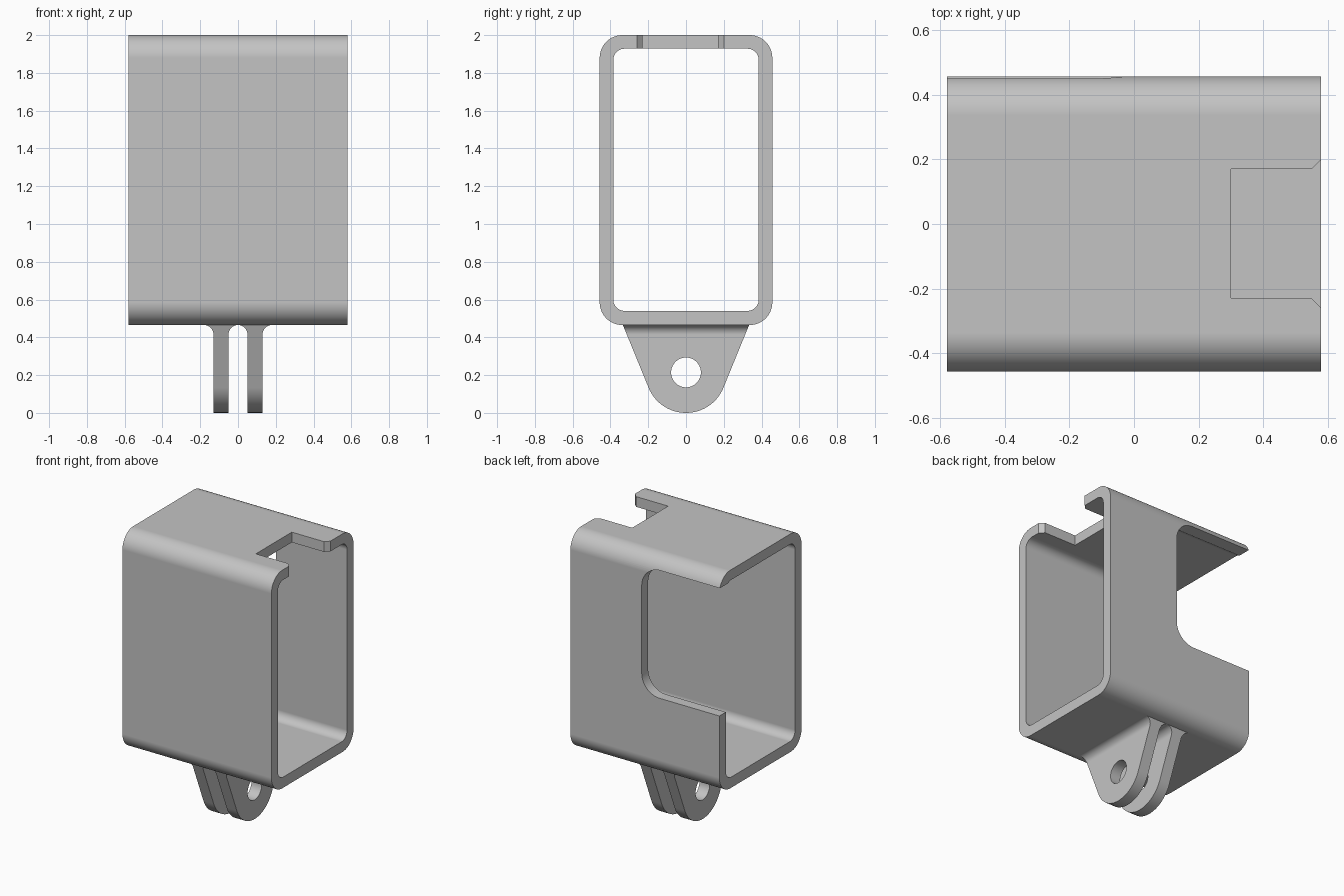
import bpy, bmesh, math
from mathutils import Vector

if "Cube" in bpy.data.objects:
    bpy.data.objects.remove(bpy.data.objects["Cube"], do_unlink=True)

# Single plain material
grey = bpy.data.materials.new("light_grey_plastic")
grey.use_nodes = True
colour = (0.55, 0.55, 0.55, 1)
grey.diffuse_color = colour
grey.node_tree.nodes["Principled BSDF"].inputs["Base Color"].default_value = colour


def arc(cx, cy, r, start, end, steps=16):
    """Points on an arc, angles in degrees."""
    angles = [math.radians(start + (end - start) * i / steps) for i in range(steps + 1)]
    return [(cx + r * math.cos(a), cy + r * math.sin(a)) for a in angles]


def rounded_rect(x0, x1, y0, y1, r):
    return (arc(x1 - r, y1 - r, r, 0, 90) + arc(x0 + r, y1 - r, r, 90, 180)
            + arc(x0 + r, y0 + r, r, 180, 270) + arc(x1 - r, y0 + r, r, 270, 360))


def prism(name, outline, axis, start, end):
    """Extrude a closed 2D outline along an axis (0 = x, 1 = y, 2 = z)."""
    place = [lambda a, b: (start, a, b), lambda a, b: (a, start, b),
             lambda a, b: (a, b, start)][axis]
    bm = bmesh.new()
    face = bm.faces.new([bm.verts.new(place(*p)) for p in outline])
    out = bmesh.ops.extrude_face_region(bm, geom=[face])
    shift = Vector((0, 0, 0))
    shift[axis] = end - start
    moved = [v for v in out["geom"] if isinstance(v, bmesh.types.BMVert)]
    bmesh.ops.translate(bm, verts=moved, vec=shift)
    bmesh.ops.recalc_face_normals(bm, faces=bm.faces)
    mesh = bpy.data.meshes.new(name)
    bm.to_mesh(mesh)
    bm.free()
    mesh.materials.append(grey)
    obj = bpy.data.objects.new(name, mesh)
    bpy.context.collection.objects.link(obj)
    return obj


def select(obj):
    bpy.ops.object.select_all(action="DESELECT")
    obj.select_set(True)
    bpy.context.view_layer.objects.active = obj


def boolean(obj, tool, operation="DIFFERENCE"):
    select(obj)
    mod = obj.modifiers.new("cut", "BOOLEAN")
    mod.operation, mod.solver, mod.object = operation, "EXACT", tool
    bpy.ops.object.modifier_apply(modifier=mod.name)
    bpy.data.objects.remove(tool, do_unlink=True)


def finish(obj):
    select(obj)
    bpy.ops.object.shade_smooth_by_angle(angle=math.radians(25))
    mod = obj.modifiers.new("flat_face_normals", "WEIGHTED_NORMAL")
    mod.keep_sharp = True


# Open-ended rectangular sleeve
HALF = 0.58
frame = prism("frame", rounded_rect(-0.457, 0.457, 0.465, 2.0, 0.12), 0, -HALF, HALF)
boolean(frame, prism("bore", rounded_rect(-0.385, 0.385, 0.54, 1.928, 0.06), 0, -1, 1))

# Side opening in the back wall, running out of the right end
boolean(frame, prism("side_opening", rounded_rect(-1, 0.025, 1.02, 1.917, 0.14), 1, 0.2, 0.6))

# Chamfered notch in the top wall at the left end
notch = [(0.3, -0.23), (0.55, -0.23), (HALF, -0.26), (0.7, -0.26),
         (0.7, 0.2), (HALF, 0.2), (0.55, 0.17), (0.3, 0.17)]
boolean(frame, prism("top_notch", notch, 2, 1.8, 2.1))
finish(frame)

# Mounting lugs: tapered side outline crossed with a filleted two-prong profile
TOP = 0.47
side = arc(0, 0.214, 0.214, -158, -22, 40)
side = [(-0.336, TOP)] + side + [(0.336, TOP)]
lugs = prism("mounting_lugs", side, 0, -0.3, 0.3)
half = [(0.05, -0.1), (0.13, -0.1)] + arc(0.18, 0.415, 0.05, 180, 90, 10) + [(0.18, TOP)]
slot = arc(0, 0.415, 0.05, 0, 180, 20)
fork = slot[::-1] + half + [(-x, z) for x, z in reversed(half)]
boolean(lugs, prism("fork", fork, 1, -0.5, 0.5), "INTERSECT")
boolean(lugs, prism("bolt_hole", arc(0, 0.214, 0.079, 0, 350, 35), 0, -0.5, 0.5))
finish(lugs)
